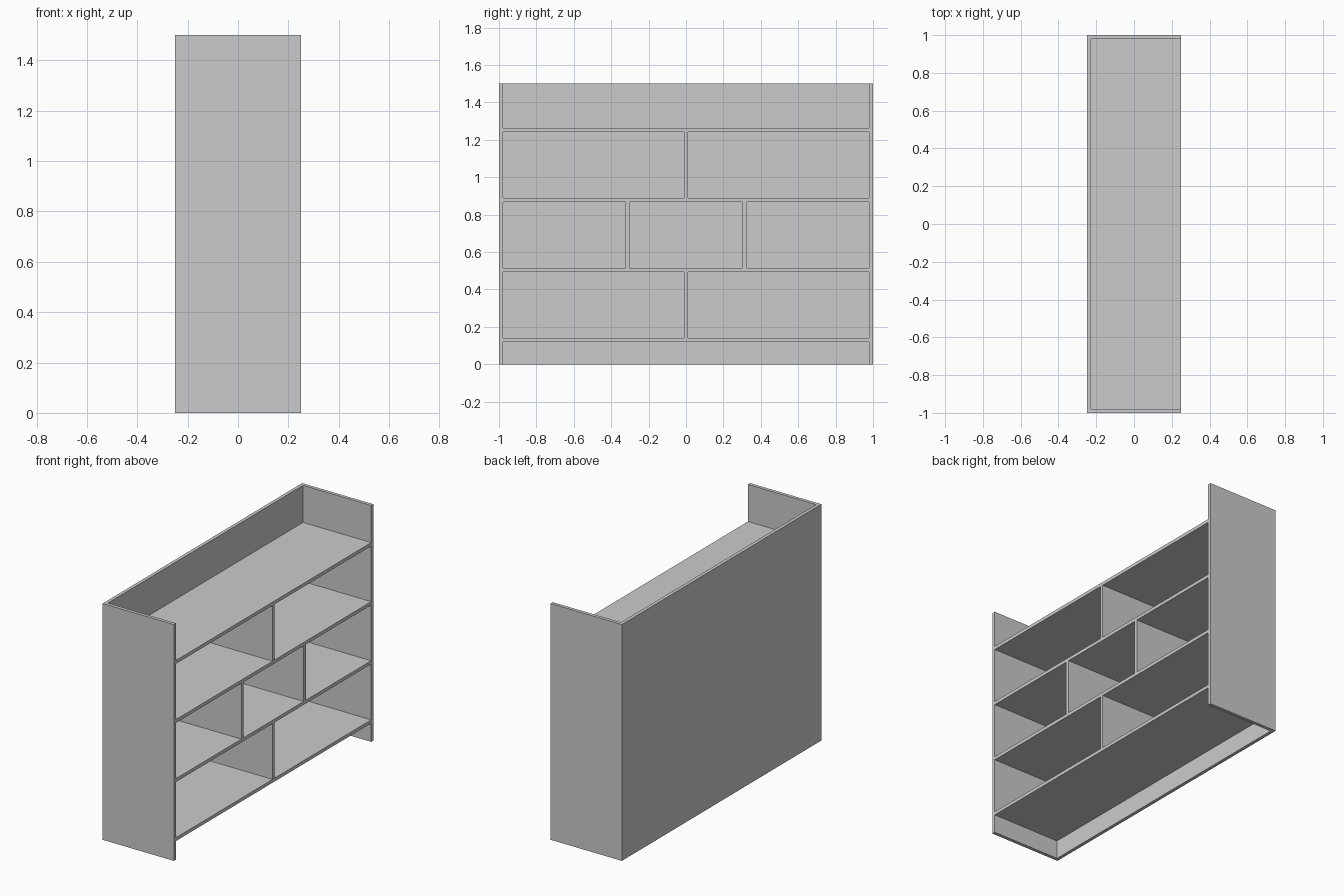
import bpy

cube = bpy.data.objects.get("Cube")
if cube:
    bpy.data.objects.remove(cube, do_unlink=True)

# One grey finish
GREY = (0.6, 0.6, 0.6, 1)
mat = bpy.data.materials.new("plain grey")
mat.use_nodes = True
mat.diffuse_color = GREY
mat.node_tree.nodes["Principled BSDF"].inputs["Base Color"].default_value = GREY

T = 0.0215                       # board thickness
DEPTH, LENGTH, HEIGHT = 0.5, 2.0, 1.5
FRONT, BACK = DEPTH / 2, -DEPTH / 2
INNER_Y = LENGTH / 2 - T


def board(name, x, y, z):
    """Box spanning the given (low, high) ranges."""
    spans = (x, y, z)
    bpy.ops.mesh.primitive_cube_add(size=1, location=[(a + b) / 2 for a, b in spans])
    ob = bpy.context.object
    ob.name = name
    ob.scale = [b - a for a, b in spans]
    bpy.ops.object.transform_apply(location=False, rotation=False, scale=True)
    ob.data.materials.append(mat)


# Side panels and back panel
board("right_side_panel", (BACK, FRONT), (-LENGTH / 2, -INNER_Y), (0, HEIGHT))
board("left_side_panel", (BACK, FRONT), (INNER_Y, LENGTH / 2), (0, HEIGHT))
board("back_panel", (BACK, BACK + T), (-INNER_Y, INNER_Y), (0, HEIGHT))

# Four evenly spaced shelves
PITCH = 0.375
shelf_z = [0.118 + PITCH * i for i in range(4)]
for i, z in enumerate(shelf_z):
    board(f"shelf_{i + 1}", (BACK + T, FRONT), (-INNER_Y, INNER_Y), (z, z + T))

# Staggered dividers between shelves
for i, row in enumerate([(0,), (-0.313, 0.313), (0,)]):
    for j, y in enumerate(row):
        board(f"divider_{i + 1}_{j + 1}", (BACK + T, FRONT),
              (y - T / 2, y + T / 2), (shelf_z[i] + T, shelf_z[i + 1]))
